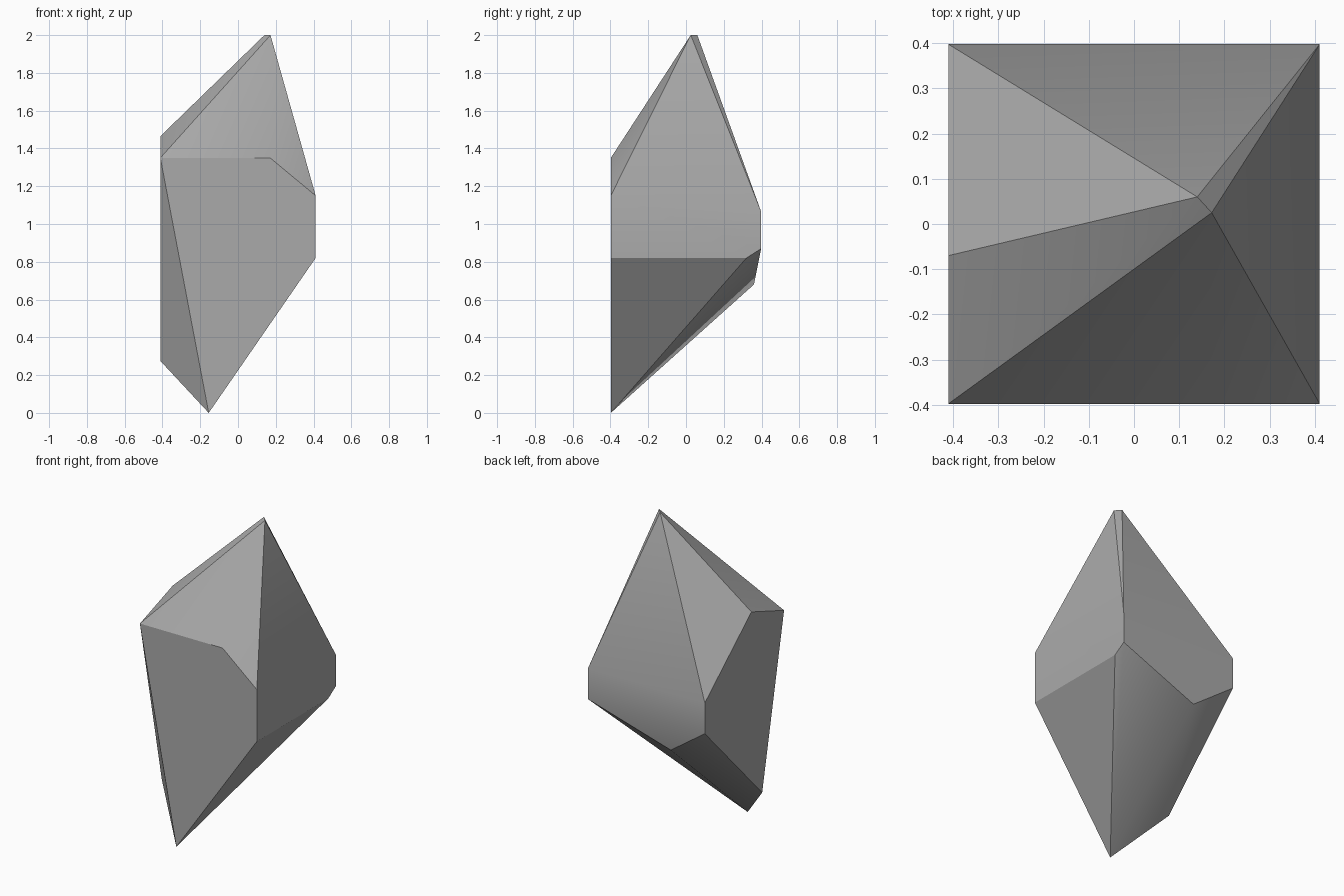
import bpy, bmesh, math

cube = bpy.data.objects.get("Cube")
if cube:
    bpy.data.objects.remove(cube, do_unlink=True)

# Stone material
stone = bpy.data.materials.new("grey_stone")
stone.use_nodes = True
grey = (0.4, 0.4, 0.4, 1)
stone.diffuse_color = grey
stone.node_tree.nodes["Principled BSDF"].inputs["Base Color"].default_value = grey

# The shard is cut from a block: its sides lie on these four planes
X, Y = 0.411, 0.398
tip = [(0.14, 0.06, 2), (0.172, 0.025, 2)]
front_corners = [(-X, -Y, 1.35), (0.17, -Y, 1.35), (X, -Y, 1.15),
                 (X, -Y, 0.82), (-0.155, -Y, 0)]
back_corners = [(s * X, Y, z) for s in (-1, 1) for z in (1.065, 0.87)]
side_corners = [(-X, -0.07, 1.465), (-X, -0.178, 0.275), (X, 0.32, 0.82)]
underside = [(-0.145, 0.36, 0.68)]

# Wrap the corners in a convex skin and merge flat neighbours
bm = bmesh.new()
for p in tip + front_corners + back_corners + side_corners + underside:
    bm.verts.new(p)
bmesh.ops.convex_hull(bm, input=bm.verts)
bmesh.ops.dissolve_limit(bm, angle_limit=math.radians(0.5),
                         verts=bm.verts, edges=bm.edges)
bmesh.ops.recalc_face_normals(bm, faces=bm.faces)
mesh = bpy.data.meshes.new("crystal_shard")
bm.to_mesh(mesh)
bm.free()
mesh.materials.append(stone)
shard = bpy.data.objects.new("crystal_shard", mesh)
bpy.context.collection.objects.link(shard)

# Soft shading over shallow edges, crisp on the rest
bpy.ops.object.select_all(action="DESELECT")
shard.select_set(True)
bpy.context.view_layer.objects.active = shard
bpy.ops.object.shade_smooth_by_angle(angle=math.radians(30))
